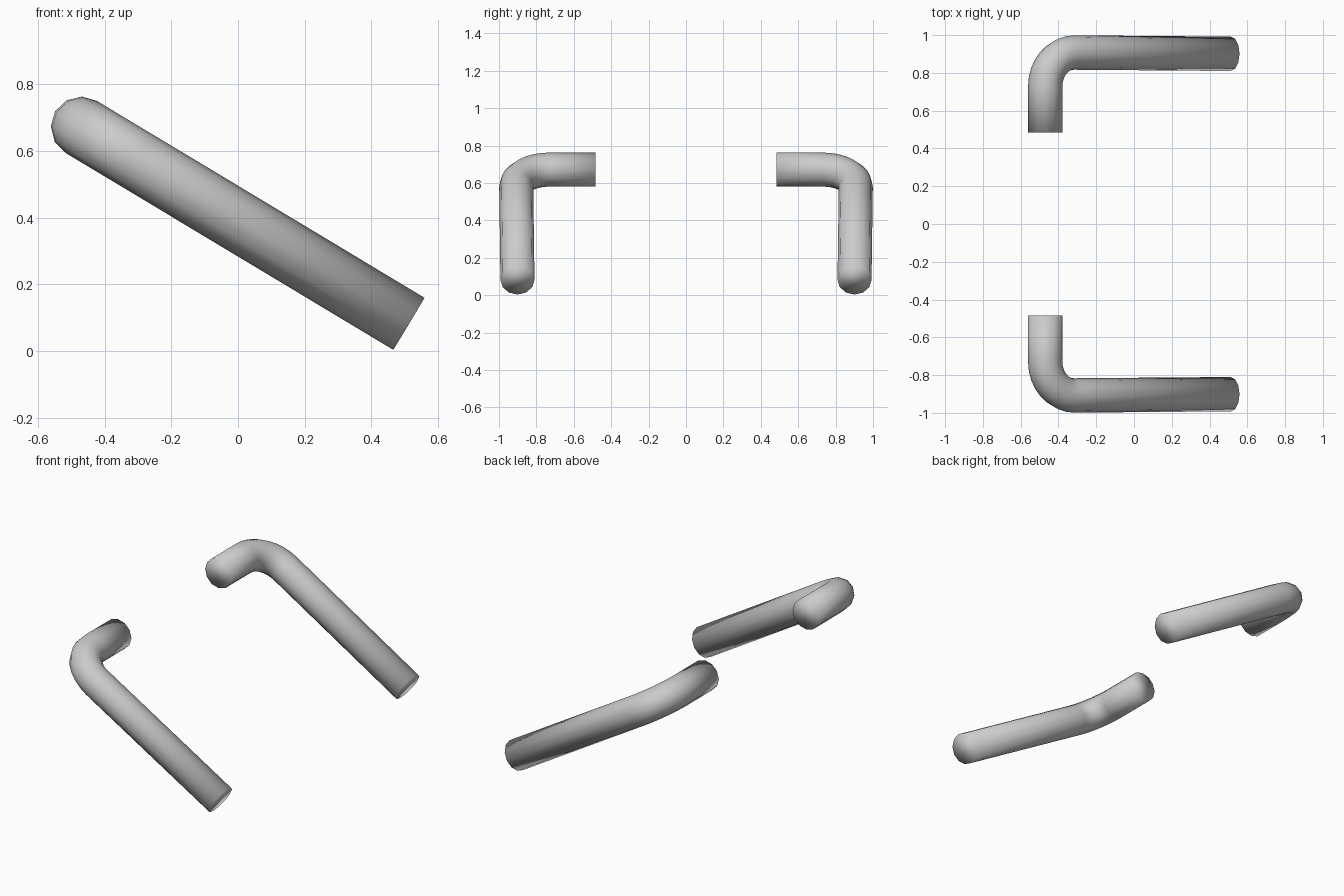
import bpy, bmesh, math
from mathutils import Vector

if "Cube" in bpy.data.objects:
    bpy.data.objects.remove(bpy.data.objects["Cube"])

RADIUS, SIDES, BEND, STEPS = 0.091, 12, 0.18, 8


def tube_path():
    # Short inward stub, rounded elbow, then a long sloping arm
    corner = Vector((-0.47, 0.909, 0.672))
    end = Vector((0.512, 0.901, 0.082))
    out = Vector((0, 1, 0))
    down = (end - corner).normalized()
    centre = corner - out * BEND + down * BEND
    pts = [(Vector((-0.47, 0.485, 0.672)), out)]
    for i in range(STEPS + 1):
        a = math.pi / 2 * i / STEPS
        pts.append((centre - down * BEND * math.cos(a) + out * BEND * math.sin(a),
                    (down * math.sin(a) + out * math.cos(a)).normalized()))
    pts.append((end, down))
    return pts, out.cross(down).normalized()


def make_arm(name, side):
    bm = bmesh.new()
    pts, normal = tube_path()
    rings = []
    for p, tangent in pts:
        across = tangent.cross(normal).normalized()
        ring = []
        for k in range(SIDES):
            a = 2 * math.pi * k / SIDES
            v = p + RADIUS * (math.cos(a) * normal + math.sin(a) * across)
            ring.append(bm.verts.new((v.x, v.y * side, v.z)))
        rings.append(ring)
    # Tube walls
    for r0, r1 in zip(rings, rings[1:]):
        for k in range(SIDES):
            j = (k + 1) % SIDES
            bm.faces.new((r0[k], r0[j], r1[j], r1[k]))
    # End caps
    bm.faces.new(rings[0])
    bm.faces.new(rings[-1])
    bmesh.ops.recalc_face_normals(bm, faces=bm.faces)
    for f in bm.faces:
        f.smooth = True
    mesh = bpy.data.meshes.new(name)
    bm.to_mesh(mesh)
    bm.free()
    bpy.context.collection.objects.link(bpy.data.objects.new(name, mesh))


# Mirrored pair of bent tubes
make_arm("back_bent_tube", 1)
make_arm("front_bent_tube", -1)
